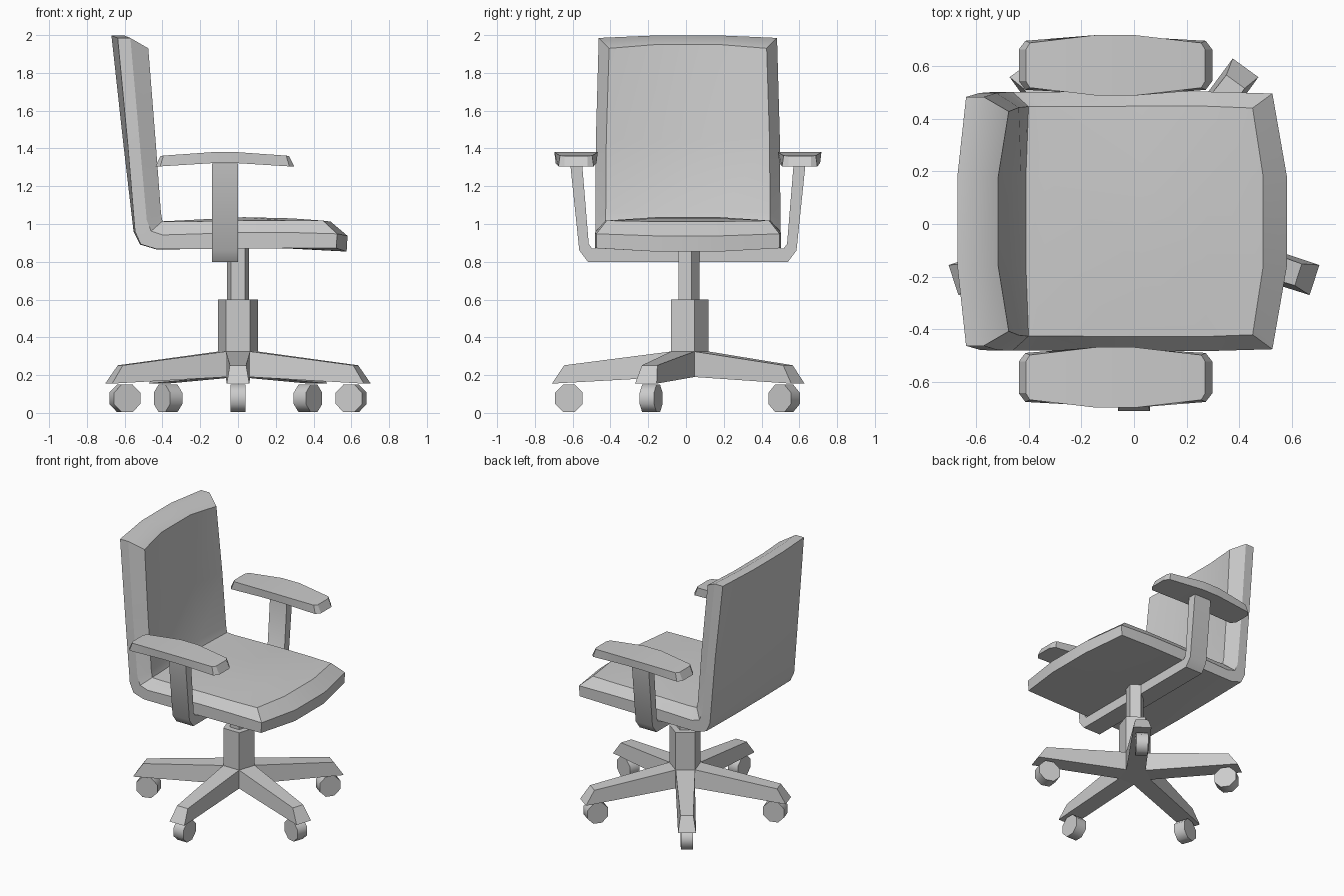
import bpy, bmesh
from math import sin, cos, pi, radians
from mathutils import Matrix, Vector

if "Cube" in bpy.data.objects:
    bpy.data.objects.remove(bpy.data.objects["Cube"])

CY = 0.01  # side-to-side centre line of the chair


def make(name, verts, faces, smooth=None):
    bm = bmesh.new()
    vs = [bm.verts.new(v) for v in verts]
    for f in faces:
        bm.faces.new([vs[i] for i in f])
    bmesh.ops.remove_doubles(bm, verts=bm.verts, dist=1e-4)
    bmesh.ops.recalc_face_normals(bm, faces=bm.faces)
    me = bpy.data.meshes.new(name)
    bm.to_mesh(me)
    bm.free()
    ob = bpy.data.objects.new(name, me)
    bpy.context.collection.objects.link(ob)
    if smooth:
        bpy.ops.object.select_all(action='DESELECT')
        ob.select_set(True)
        bpy.context.view_layer.objects.active = ob
        bpy.ops.object.shade_smooth_by_angle(angle=radians(smooth))
    return ob


def loft(name, rings, smooth=None):
    n = len(rings[0])
    verts = [p for r in rings for p in r]
    faces = [(k * n + i, k * n + (i + 1) % n, (k + 1) * n + (i + 1) % n, (k + 1) * n + i)
             for k in range(len(rings) - 1) for i in range(n)]
    faces += [tuple(range(n)), tuple(range(len(verts) - n, len(verts)))]
    return make(name, verts, faces, smooth)


def pentagon(r, z):
    return [(r * cos(pi / 2 + i * 2 * pi / 5), CY + r * sin(pi / 2 + i * 2 * pi / 5), z)
            for i in range(5)]


# Five-legged star base and casters
verts, faces = [], []
for i in range(5):
    a = -pi / 2 + i * 2 * pi / 5
    rot = Matrix.Translation((0, CY, 0)) @ Matrix.Rotation(a, 4, 'Z')
    ix, iy = 0.11 * cos(pi / 5), 0.11 * sin(pi / 5)
    pts = [(0, 0, .19), (ix, -iy, .19), (ix, iy, .19), (.72, -.06, .155), (.72, .06, .155),
           (0, 0, .325), (ix, -iy, .325), (ix, iy, .325), (.655, -.043, .252), (.655, .043, .252)]
    b = len(verts)
    verts += [rot @ Vector(p) for p in pts]
    for f in [(0, 1, 2), (1, 3, 4, 2), (5, 6, 7), (6, 8, 9, 7),
              (1, 3, 8, 6), (2, 4, 9, 7), (3, 4, 9, 8)]:
        faces.append([b + j for j in f])
    wheel = []
    for y in (-.04, .04):
        wheel.append([rot @ Vector((.63 + .079 * cos((k + .5) * pi / 4), y,
                                    .079 + .079 * sin((k + .5) * pi / 4) - .002))
                      for k in range(8)])
    loft(f"caster_{i + 1}", wheel, 50)
make("star_base", verts, faces)

# Gas-lift column
loft("column_sleeve", [pentagon(.11, .32), pentagon(.11, .6)])
loft("column_rod", [pentagon(.061, .59), pentagon(.061, .88)])

# U-shaped arm bracket
half = [(.53, .80), (.575, .86), (.623, 1.32)]
inner = [(.56, 1.32), (.525, .895), (.507, .87)]
prof = half + inner
prof = prof + [(-y, z) for y, z in reversed(prof)]
loft("arm_bracket", [[(x, CY + y, z) for y, z in prof] for x in (-.137, 0)], 35)


# Arm pads: arched slabs, bottom outline slightly larger than the top
def outline(stations, cy):
    up = [(u - .07, cy + w, z) for u, w, z in stations]
    return up + [(x, 2 * cy - y, z) for x, y, z in reversed(up)]


def mirrored(st):
    return [(-u, w, z) for u, w, z in st] + [(u, w, z) for u, w, z in reversed(st)]


low = mirrored([(.367, .06, 1.305), (.342, .093, 1.305), (.07, .108, 1.322)])
top = mirrored([(.34, .06, 1.36), (.325, .085, 1.362), (.07, .115, 1.38)])
for side, s in (("left", 1), ("right", -1)):
    rings = [outline(low, CY + s * .592), outline(top, CY + s * .592)]
    n = len(rings[0])
    fs = [(i, (i + 1) % n, n + (i + 1) % n, n + i) for i in range(n)]
    for o in (0, n):
        fs += [(o + k, o + k + 1, o + n - 2 - k, o + n - 1 - k) for k in range(n // 2 - 1)]
    make(f"arm_pad_{side}", rings[0] + rings[1], fs, 20)

# Seat and backrest: one bent padded shell
# each station: half width, outer, rim and cushion points (x, z) at the sides,
# then the shift of the outer and cushion centre
stations = [
    (.472, (-.637, 1.985), (-.57, 1.985), (-.475, 1.93), (-.033, .013), (-.04, .02)),
    (.487, (-.586, 1.45), (-.522, 1.45), (-.437, 1.45), (-.024, 0), (-.04, 0)),
    (.490, (-.545, .96), (-.483, 1.02), (-.408, 1.06), (-.008, 0), (-.02, 0)),
    (.490, (-.515, .893), (-.46, .962), (-.40, 1.015), (-.003, -.002), (-.01, 0)),
    (.490, (-.43, .867), (-.40, .942), (-.34, 1.012), (0, -.002), (0, .005)),
    (.492, (.03, .87), (.03, .955), (.03, 1.018), (0, 0), (0, .018)),
    (.492, (.28, .872), (.28, .955), (.27, 1.018), (.01, -.003), (.01, .012)),
    (.485, (.52, .872), (.525, .948), (.45, 1.018), (.055, -.018), (.04, -.005)),
]


def ring(w, o, m, c, do, dc):
    P = lambda p, y, d=(0, 0): (p[0] + d[0], CY + y, p[1] + d[1])
    return [P(o, -w), P(o, -.17, do), P(o, .17, do), P(o, w), P(m, w),
            P(c, w - .055), P(c, .17, dc), P(c, -.17, dc), P(c, -w + .055), P(m, -w)]


verts, faces = [], []
for s in stations:
    verts += ring(*s)
for k in range(len(stations) - 1):
    for i in range(10):
        j = (i + 1) % 10
        faces.append((k * 10 + i, k * 10 + j, k * 10 + 10 + j, k * 10 + 10 + i))
for k in (0, len(stations) - 1):  # end caps with a rim line across
    w, o, m, c, do, dc = stations[k]
    b, e = k * 10, len(verts)
    verts += [(m[0] + do[0], CY + y, m[1] + abs(do[1])*(1 if k == 0 else -.6)) for y in (-.17, .17)]
    for f in [(0, 1, e, 9), (1, 2, e + 1, e), (2, 3, 4, e + 1),
              (9, e, 7, 8), (e, e + 1, 6, 7), (e + 1, 4, 5, 6)]:
        faces.append([v if v >= e else b + v for v in f])
make("seat_and_back", verts, faces, 32)
